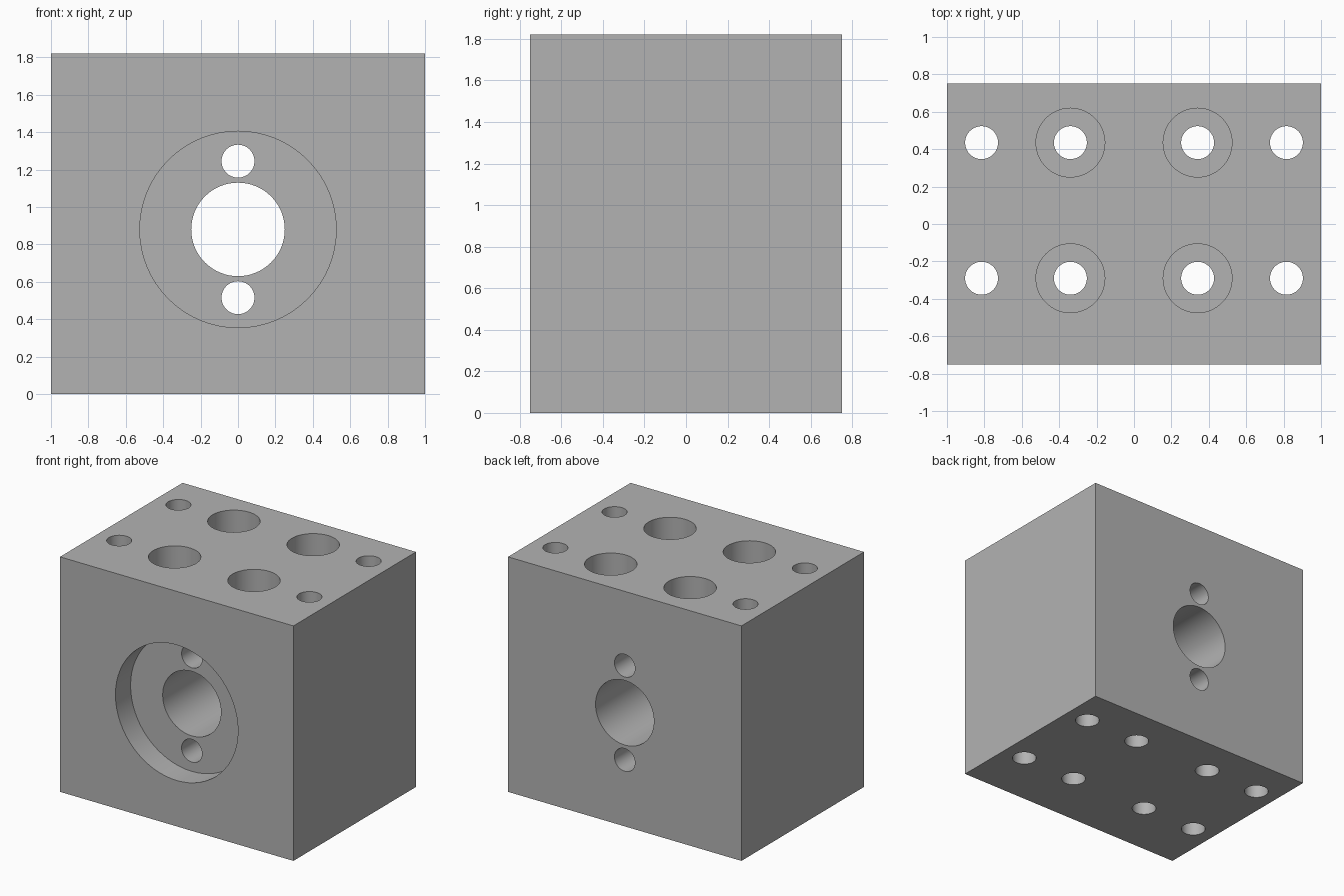
import bpy
import math

old = bpy.data.objects.get("Cube")
if old:
    bpy.data.objects.remove(old, do_unlink=True)

WIDTH, DEPTH, HEIGHT = 2.0, 1.5, 1.82
FRONT = -DEPTH / 2
BORE_Z = 0.88
SMALL_R = 0.088

grey = bpy.data.materials.new("plain grey")
grey.use_nodes = True
colour = (0.45, 0.45, 0.45, 1)
grey.diffuse_color = colour
grey.node_tree.nodes["Principled BSDF"].inputs["Base Color"].default_value = colour

# Solid block
bpy.ops.mesh.primitive_cube_add(size=1, location=(0, 0, HEIGHT / 2))
block = bpy.context.object
block.name = "mounting_block"
block.scale = (WIDTH, DEPTH, HEIGHT)
bpy.ops.object.transform_apply(location=True, rotation=True, scale=True)
block.data.materials.append(grey)


def drill(name, radius, centre, length, along_y=False):
    """Cut a round hole through or into the block."""
    bpy.ops.mesh.primitive_cylinder_add(
        vertices=64, radius=radius, depth=length, location=centre,
        rotation=(math.pi / 2 if along_y else 0, 0, 0))
    cutter = bpy.context.object
    cutter.name = name
    cutter.hide_render = True
    cutter.data.materials.append(grey)
    cut = block.modifiers.new(name, "BOOLEAN")
    cut.operation = "DIFFERENCE"
    cut.solver = "EXACT"
    cut.object = cutter
    bpy.context.view_layer.objects.active = block
    bpy.ops.object.modifier_apply(modifier=name)
    bpy.data.objects.remove(cutter, do_unlink=True)


# Main bore, flange recess and its two screw holes
drill("main_bore", 0.25, (0, 0, BORE_Z), 3, True)
drill("flange_recess", 0.525, (0, FRONT, BORE_Z), 2 * 0.185, True)
for side in (-1, 1):
    drill("flange_hole", SMALL_R, (0, 0, BORE_Z + side * 0.365), 3, True)

# Vertical holes, the inner four counterbored from the top
for side in (-1, 1):
    for y in (-0.29, 0.435):
        drill("outer_hole", SMALL_R, (side * 0.815, y, HEIGHT / 2), 3)
        drill("inner_hole", SMALL_R, (side * 0.34, y, HEIGHT / 2), 3)
        drill("counterbore", 0.184, (side * 0.34, y, HEIGHT), 2 * 0.25)

# Smooth hole walls with crisp rims
bpy.ops.object.select_all(action="DESELECT")
block.select_set(True)
bpy.context.view_layer.objects.active = block
bpy.ops.object.shade_smooth_by_angle(angle=math.radians(30))
